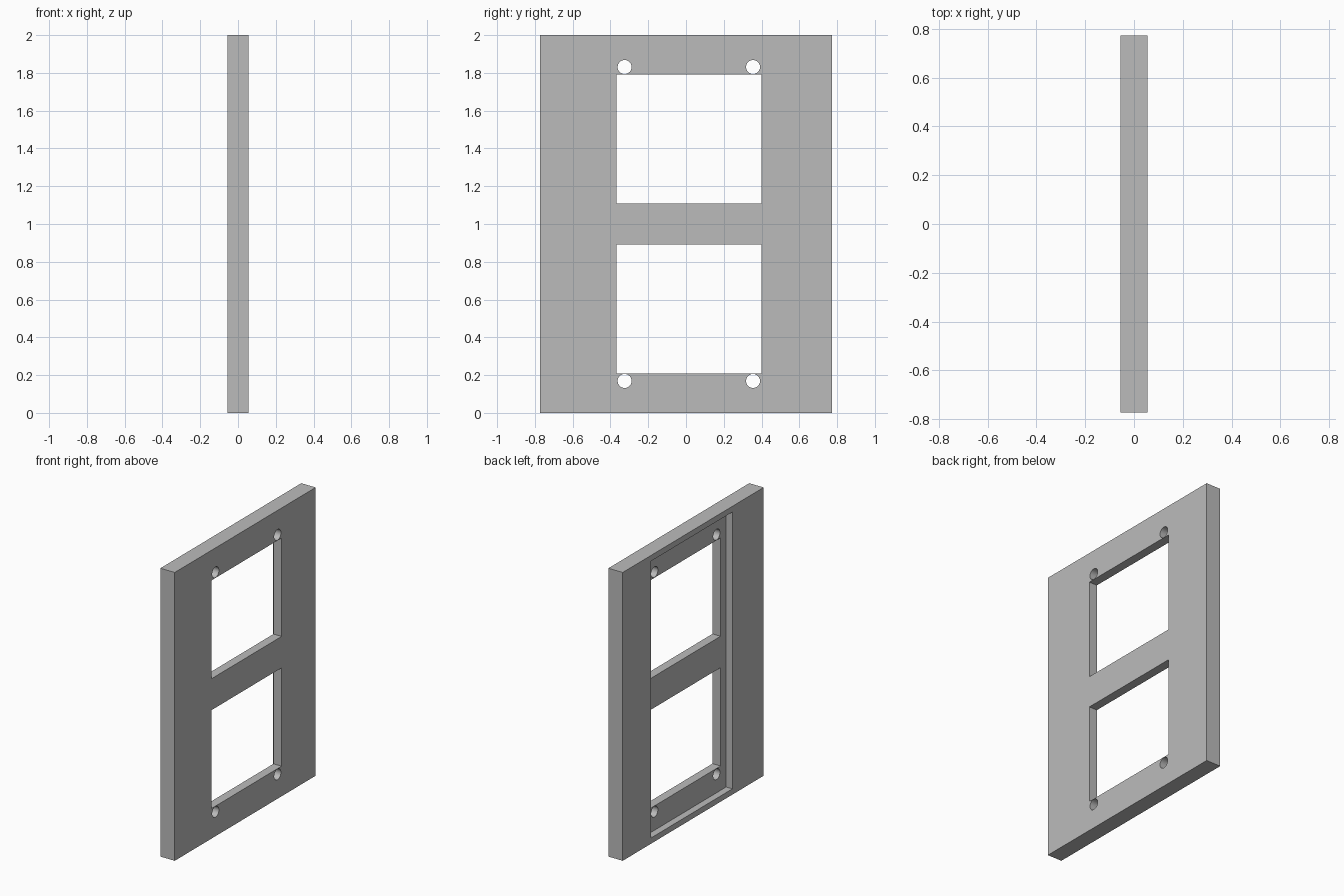
import bpy
import math

cube = bpy.data.objects.get("Cube")
if cube:
    bpy.data.objects.remove(cube, do_unlink=True)

grey = bpy.data.materials.new("plain_grey")
grey.use_nodes = True
colour = (0.5, 0.5, 0.5, 1.0)
grey.diffuse_color = colour
grey.node_tree.nodes["Principled BSDF"].inputs["Base Color"].default_value = colour

THICK, DEPTH, HEIGHT = 0.11, 1.544, 2.0
OFFSET = 0.015          # sideways shift of every cut-out
MID = HEIGHT / 2


def box(name, centre, size):
    bpy.ops.mesh.primitive_cube_add(size=1, location=centre)
    ob = bpy.context.object
    ob.name = name
    ob.scale = size
    bpy.ops.object.transform_apply(location=False, rotation=False, scale=True)
    ob.data.materials.append(grey)
    return ob


def cut(target, cutter):
    cutter.hide_render = True
    mod = target.modifiers.new("cut", "BOOLEAN")
    mod.operation = "DIFFERENCE"
    mod.solver = "EXACT"
    mod.object = cutter
    bpy.context.view_layer.objects.active = target
    bpy.ops.object.modifier_apply(modifier=mod.name)
    bpy.data.objects.remove(cutter, do_unlink=True)


# Main slab
plate = box("face_plate", (0, 0, MID), (THICK, DEPTH, HEIGHT))

# Shallow recess in the rear (-x) side
recess = 0.048
cut(plate, box("recess_cutter", (-THICK / 2, OFFSET, MID), (recess * 2, 0.89, 1.92)))

for side in (-1, 1):
    # Large rectangular opening
    cut(plate, box("opening_cutter", (0, OFFSET, MID + side * 0.45), (0.4, 0.768, 0.682)))
    # Pair of screw holes beyond the opening
    for end in (-1, 1):
        bpy.ops.mesh.primitive_cylinder_add(
            vertices=48, radius=0.037, depth=0.4,
            location=(0, OFFSET + end * 0.34, MID + side * 0.831),
            rotation=(0, math.pi / 2, 0))
        hole = bpy.context.object
        hole.name = "screw_hole_cutter"
        hole.data.materials.append(grey)
        cut(plate, hole)

# Round hole walls shade smoothly, all edges stay sharp
bpy.ops.object.select_all(action="DESELECT")
plate.select_set(True)
bpy.context.view_layer.objects.active = plate
bpy.ops.object.shade_smooth_by_angle(angle=math.radians(30))
